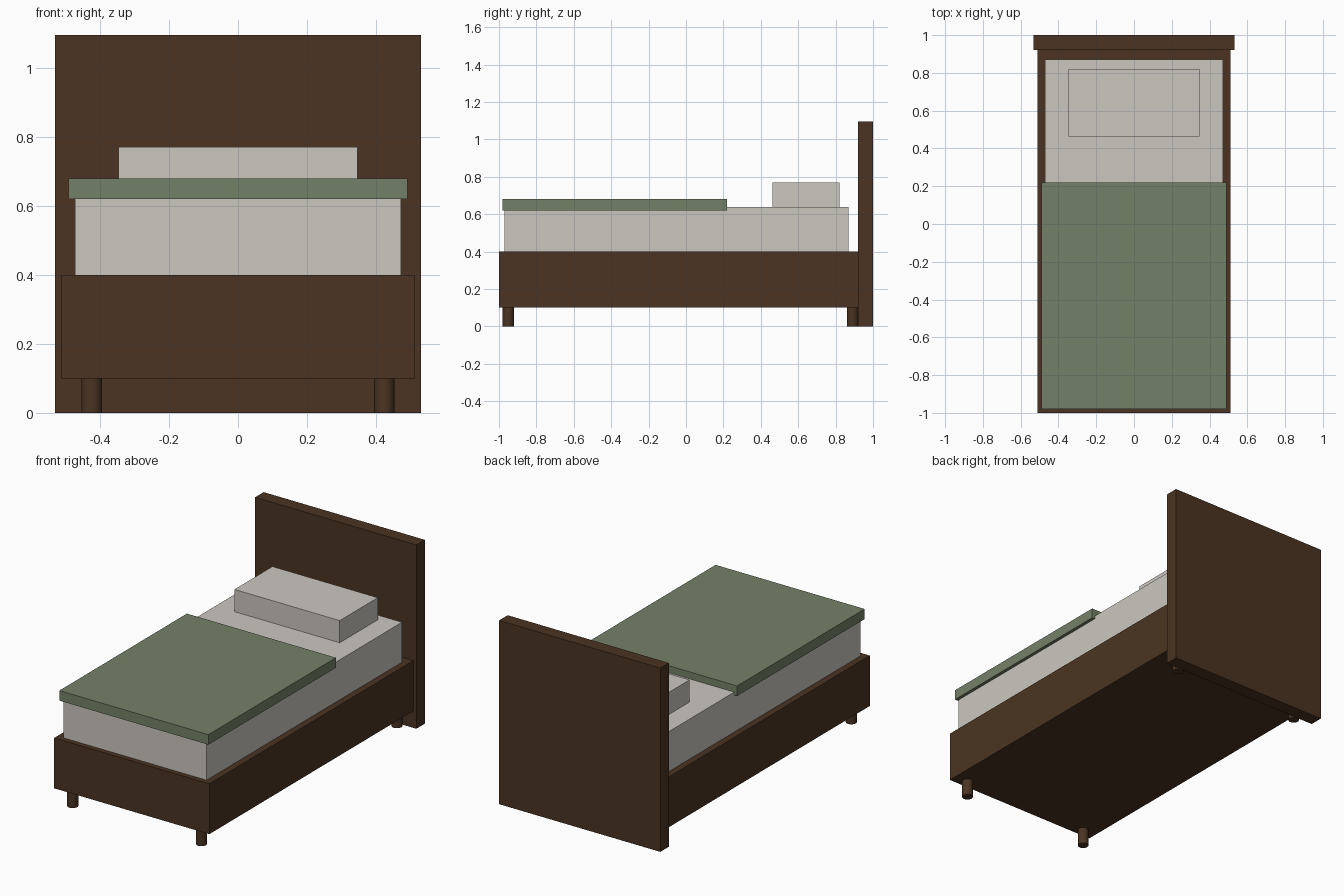
import bpy
import math

if "Cube" in bpy.data.objects:
    bpy.data.objects.remove(bpy.data.objects["Cube"])


def material(name, rgb):
    m = bpy.data.materials.new(name)
    m.diffuse_color = (*rgb, 1.0)
    m.use_nodes = True
    m.node_tree.nodes["Principled BSDF"].inputs["Base Color"].default_value = m.diffuse_color
    return m


wood = material("dark_wood", (0.070, 0.034, 0.016))
linen = material("off_white_linen", (0.60, 0.57, 0.525))
green = material("sage_green", (0.175, 0.22, 0.138))


def box(name, x_half, y0, y1, z0, z1, mat):
    """Box centred on x = 0 between the given y and z limits."""
    bpy.ops.mesh.primitive_cube_add(size=1, location=(0, (y0 + y1) / 2, (z0 + z1) / 2))
    ob = bpy.context.object
    ob.name = name
    ob.scale = (2 * x_half, y1 - y0, z1 - z0)
    bpy.ops.object.transform_apply(location=False, rotation=False, scale=True)
    ob.data.materials.append(mat)
    return ob


# Bed base and headboard
box("bed_frame", 0.511, -1.0, 0.92, 0.10, 0.40, wood)
box("headboard", 0.531, 0.92, 1.0, 0.0, 1.095, wood)

# Bedding
box("mattress", 0.472, -0.97, 0.87, 0.40, 0.638, linen)
box("blanket", 0.491, -0.98, 0.22, 0.62, 0.68, green)
box("pillow", 0.347, 0.462, 0.82, 0.638, 0.77, linen)

# Four round legs
for y, end in ((-0.95, "front"), (0.89, "back")):
    for x, side in ((-0.424, "left"), (0.424, "right")):
        bpy.ops.mesh.primitive_cylinder_add(vertices=24, radius=0.03, depth=0.10,
                                            location=(x, y, 0.05))
        leg = bpy.context.object
        leg.name = f"{end}_{side}_leg"
        leg.data.materials.append(wood)
        bpy.ops.object.shade_smooth_by_angle(angle=math.radians(30))
